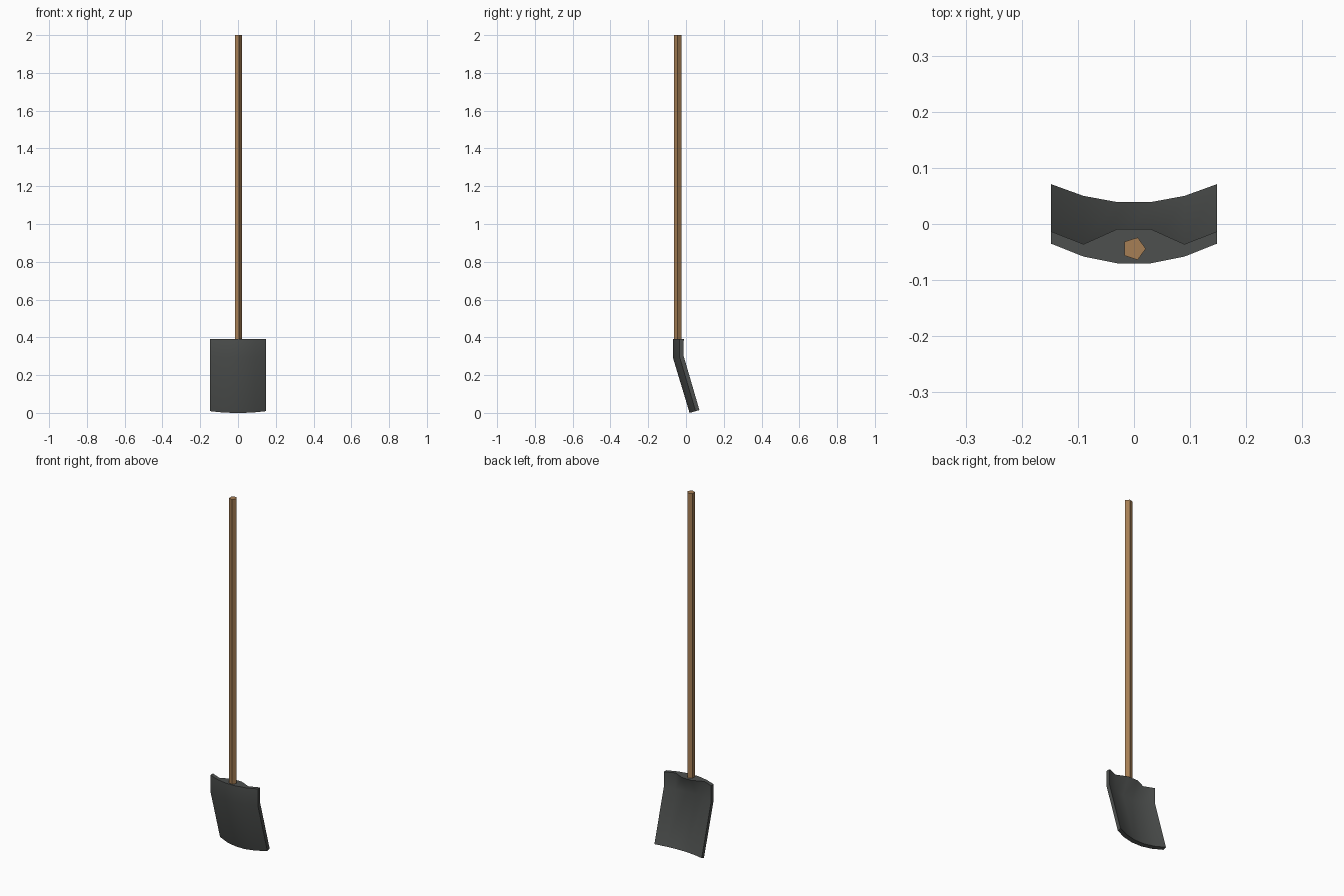
import bpy, bmesh, math

if "Cube" in bpy.data.objects:
    bpy.data.objects.remove(bpy.data.objects["Cube"])


def make_object(name, bm, color):
    bmesh.ops.recalc_face_normals(bm, faces=bm.faces)
    mesh = bpy.data.meshes.new(name)
    bm.to_mesh(mesh)
    bm.free()
    obj = bpy.data.objects.new(name, mesh)
    bpy.context.collection.objects.link(obj)
    mat = bpy.data.materials.new(name + "_material")
    mat.diffuse_color = color
    mat.use_nodes = True
    mat.node_tree.nodes["Principled BSDF"].inputs["Base Color"].default_value = mat.diffuse_color
    mesh.materials.append(mat)
    return obj


# Handle: five-sided pole
bm = bmesh.new()
ring = [bm.verts.new((0.021 * math.cos(i * math.tau / 5),
                      -0.044 + 0.021 * math.sin(i * math.tau / 5), 0.375))
        for i in range(5)]
base = bm.faces.new(ring)
top = bmesh.ops.extrude_face_region(bm, geom=[base], use_keep_orig=True)
bmesh.ops.translate(bm, vec=(0, 0, 2 - 0.375),
                    verts=[g for g in top["geom"] if isinstance(g, bmesh.types.BMVert)])
make_object("handle", bm, (0.38, 0.21, 0.09, 1))

# Blade: curved plate, upright collar on top and a tilted lower part
TILT = math.radians(16)
XS = (-0.148, -0.09, -0.03, 0.03, 0.09, 0.148)
DEPTH = (0.035, 0.012, 0, 0, 0.012, 0.035)     # forward curl of the sides
SOCKET = (0, 0, 0.039, 0.039, 0, 0)            # bulge round the handle
THICK = 0.022


def point(row, x, d):
    if row == 0:                                # top edge
        return (x, -0.07 + d, 0.392)
    if row == 1:                                # bend
        return (x, -0.07 + d, 0.295 + d * math.tan(TILT / 2))
    d *= 0.95                                   # cutting edge
    return (x, 0.019 + d * math.cos(TILT), d * math.sin(TILT))


bm = bmesh.new()
grid = {}
for r in range(3):
    for c, x in enumerate(XS):
        bulge = SOCKET[c] if r == 0 else 0
        grid[0, r, c] = bm.verts.new(point(r, x, DEPTH[c]))
        grid[1, r, c] = bm.verts.new(point(r, x, DEPTH[c] + THICK + bulge))
for side in (0, 1):
    for r in range(2):
        for c in range(5):
            bm.faces.new([grid[side, r + a, c + b] for a, b in ((0, 0), (0, 1), (1, 1), (1, 0))])
border = [(0, c) for c in range(6)] + [(1, 5)] + [(2, c) for c in range(5, -1, -1)] + [(1, 0)]
for a, b in zip(border, border[1:] + border[:1]):
    bm.faces.new([grid[0, *a], grid[0, *b], grid[1, *b], grid[1, *a]])
blade = make_object("blade", bm, (0.075, 0.08, 0.077, 1))
bpy.context.view_layer.objects.active = blade
blade.select_set(True)
bpy.ops.object.shade_smooth_by_angle(angle=math.radians(50))
